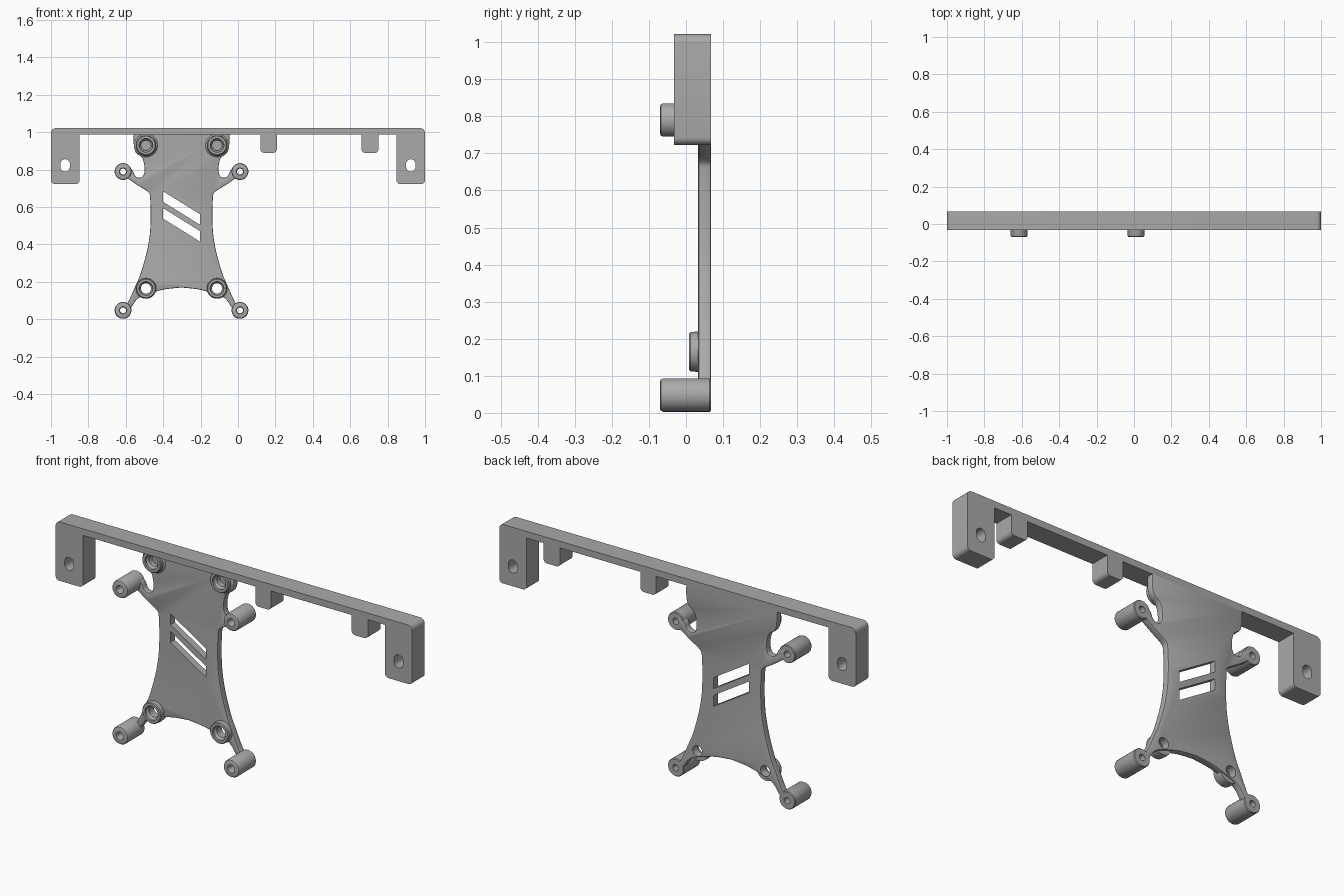
import bpy, bmesh, math
from mathutils import Vector

if "Cube" in bpy.data.objects:
    bpy.data.objects.remove(bpy.data.objects["Cube"], do_unlink=True)

grey = bpy.data.materials.new("plain_grey")
grey.use_nodes = True
grey.diffuse_color = (0.4, 0.4, 0.4, 1)
grey.node_tree.nodes["Principled BSDF"].inputs["Base Color"].default_value = (0.4, 0.4, 0.4, 1)

FRONT, BACK = -0.033, 0.068      # depth of the rail
PLATE_FRONT = 0.033
MID = -0.302                     # symmetry line of the plate


def finish(name, bm):
    bmesh.ops.recalc_face_normals(bm, faces=bm.faces)
    mesh = bpy.data.meshes.new(name)
    bm.to_mesh(mesh)
    bm.free()
    mesh.materials.append(grey)
    ob = bpy.data.objects.new(name, mesh)
    bpy.context.collection.objects.link(ob)
    return ob


def add_prism(bm, pts, y0, y1):
    face = bm.faces.new([bm.verts.new((x, y0, z)) for x, z in pts])
    ext = bmesh.ops.extrude_face_region(bm, geom=[face])
    moved = [v for v in ext["geom"] if isinstance(v, bmesh.types.BMVert)]
    bmesh.ops.translate(bm, verts=moved, vec=(0, y1 - y0, 0))


def add_lathe(bm, x, z, profile, n=40):
    """Turned solid along y from (radius, y) pairs."""
    rings = [[bm.verts.new((x + r * math.cos(k * math.tau / n), y,
                            z + r * math.sin(k * math.tau / n))) for k in range(n)]
             for r, y in profile]
    for a, b in zip(rings, rings[1:]):
        for k in range(n):
            m = (k + 1) % n
            bm.faces.new((a[k], a[m], b[m], b[k]))
    bm.faces.new(rings[0])
    bm.faces.new(rings[-1])


def rounded(corners, steps=6):
    """Round each (x, z, radius) corner of a closed profile."""
    out = []
    for i, (x, z, r) in enumerate(corners):
        p = Vector((x, z))
        if r == 0:
            out.append(p)
            continue
        q = Vector(corners[i - 1][:2])
        s = Vector(corners[(i + 1) % len(corners)][:2])
        a, b = p + (q - p).normalized() * r, p + (s - p).normalized() * r
        centre = a + b - p
        for k in range(steps + 1):
            t = k / steps * math.pi / 2
            out.append(centre + (a - centre) * math.cos(t) + (b - centre) * math.sin(t))
    return out


def smooth_path(pts, steps=4):
    """Curve through the points, with the ends held."""
    p = [Vector(q) for q in pts]
    p = [p[0]] + p + [p[-1]]
    out = []
    for a, b, c, d in zip(p, p[1:], p[2:], p[3:]):
        for k in range(steps):
            t = k / steps
            out.append(0.5 * (2 * b + (c - a) * t + (2 * a - 5 * b + 4 * c - d) * t ** 2
                              + (3 * b - a - 3 * c + d) * t ** 3))
    return out + [p[-1]]


def apply_modifiers(ob):
    bpy.context.view_layer.update()
    graph = bpy.context.evaluated_depsgraph_get()
    mesh = bpy.data.meshes.new_from_object(ob.evaluated_get(graph))
    ob.modifiers.clear()
    ob.data = mesh


def cut(ob, cutter):
    mod = ob.modifiers.new("cut", "BOOLEAN")
    mod.operation, mod.solver, mod.object = "DIFFERENCE", "EXACT", cutter
    apply_modifiers(ob)


# Rail with end blocks and two small tabs
UNDER, TOP, FOOT, TAB = 0.988, 1.022, 0.723, 0.89
corners = [(-1, TOP, 0.025), (-1, FOOT, 0.02), (-0.847, FOOT, 0.02), (-0.847, UNDER, 0)]
for left, right in ((0.12, 0.208), (0.66, 0.752)):
    corners += [(left, UNDER, 0), (left, TAB, 0.02), (right, TAB, 0.02), (right, UNDER, 0)]
corners += [(0.847, UNDER, 0), (0.847, FOOT, 0.02), (1, FOOT, 0.02), (1, TOP, 0.025)]
bm = bmesh.new()
add_prism(bm, rounded(corners), FRONT, BACK)
rail = finish("rail", bm)

# Mounting slots through the end blocks
bm = bmesh.new()
for x in (-0.924, 0.924):
    slot = [(x + i * 0.025, 0.823 + j * 0.033, 0.0245)
            for i, j in ((-1, -1), (1, -1), (1, 1), (-1, 1))]
    add_prism(bm, rounded(slot), FRONT - 0.1, BACK + 0.1)
slot_cutter = finish("slot_cutter", bm)
cut(rail, slot_cutter)

# Waisted plate with four arms, drawn as half an outline and mirrored
half = [(0.255, 1.0), (0.255, 0.93), (0.243, 0.89), (0.212, 0.865), (0.2, 0.83),
        (0.198, 0.79), (0.208, 0.763), (0.23, 0.757), (0.25, 0.769), (0.265, 0.8),
        (0.3, 0.815), (0.325, 0.79), (0.285, 0.752), (0.23, 0.714), (0.178, 0.68),
        (0.168, 0.65), (0.165, 0.55), (0.17, 0.45), (0.188, 0.35), (0.22, 0.24),
        (0.243, 0.187), (0.288, 0.088), (0.325, 0.05), (0.3, 0.035), (0.27, 0.062),
        (0.232, 0.112), (0.17, 0.138), (0.09, 0.16), (0, 0.17)]
path = smooth_path(half)
outline = [(MID + u, z) for u, z in path] + [(MID - u, z) for u, z in path[-2::-1]]
bm = bmesh.new()
add_prism(bm, outline, PLATE_FRONT, BACK)
plate = finish("plate", bm)
bevel = plate.modifiers.new("soft_edge", "BEVEL")
bevel.width, bevel.segments = 0.005, 2
bevel.limit_method, bevel.angle_limit = "ANGLE", math.radians(75)
apply_modifiers(plate)

# Standoffs at the arm tips and bosses on the plate, with their bores
parts = [plate]
bores = bmesh.new()
for side, label in ((-1, "right"), (1, "left")):
    for level, sz, bz in (("lower", 0.048, 0.165), ("upper", 0.79, 0.93)):
        x = MID + side * 0.3125
        bm = bmesh.new()
        add_lathe(bm, x, sz, [(0.037, -0.07), (0.042, -0.068), (0.045, -0.062),
                              (0.045, BACK - 0.004), (0.042, BACK)])
        parts.append(finish(f"{level}_{label}_standoff", bm))
        add_lathe(bores, x, sz, [(0.024, -0.08), (0.016, -0.06), (0.016, BACK + 0.05)])

        x = MID + side * 0.19
        upper = level == "upper"
        flare = 0.064 if upper else 0.055
        bm = bmesh.new()
        add_lathe(bm, x, bz, [(0.049, 0.008), (0.053, 0.012), (0.054, 0.025),
                              (flare, PLATE_FRONT + 0.002), (flare - 0.002, 0.06)])
        parts.append(finish(f"{level}_{label}_boss", bm))
        end = 0.055 if upper else BACK + 0.05
        add_lathe(bores, x, bz, [(0.038, -0.01), (0.036, 0.018), (0.027, 0.028), (0.027, end)])
bore_cutter = finish("bore_cutter", bores)
for ob in parts:
    cut(ob, bore_cutter)

# Two plain slanted vents in the middle of the plate
bm = bmesh.new()
for z in (0.505, 0.595):
    vent = [(MID + i * 0.1, z - i * 0.062 + j * 0.028)
            for i, j in ((-1, -1), (1, -1), (1, 1), (-1, 1))]
    add_prism(bm, vent, -0.05, 0.15)
vent_cutter = finish("vent_cutter", bm)
cut(plate, vent_cutter)

for cutter in (slot_cutter, bore_cutter, vent_cutter):
    bpy.data.objects.remove(cutter, do_unlink=True)

# Smooth the round surfaces, keep the edges crisp
bpy.ops.object.select_all(action="DESELECT")
for ob in [rail] + parts:
    ob.select_set(True)
bpy.context.view_layer.objects.active = rail
bpy.ops.object.shade_smooth_by_angle(angle=math.radians(35))
